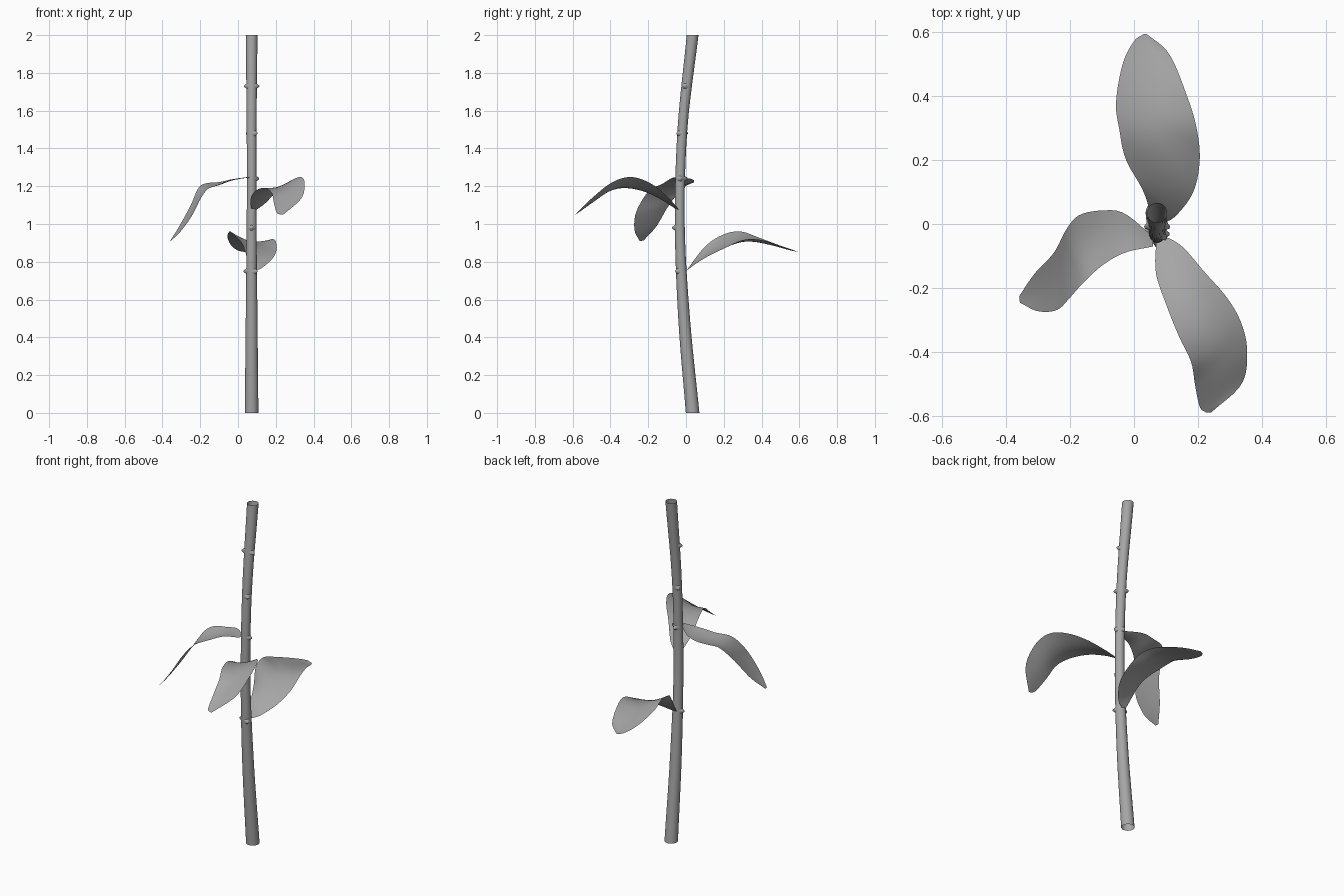
import bpy
import bmesh
import math
from mathutils import Vector

if "Cube" in bpy.data.objects:
    bpy.data.objects.remove(bpy.data.objects["Cube"], do_unlink=True)

grey = bpy.data.materials.new("plain grey")
grey.use_nodes = True
GREY = (0.38, 0.38, 0.38, 1)
grey.diffuse_color = GREY
grey.node_tree.nodes["Principled BSDF"].inputs["Base Color"].default_value = GREY


def finish(bm, name, angle=60):
    mesh = bpy.data.meshes.new(name)
    bm.to_mesh(mesh)
    bm.free()
    mesh.materials.append(grey)
    obj = bpy.data.objects.new(name, mesh)
    bpy.context.collection.objects.link(obj)
    bpy.ops.object.select_all(action="DESELECT")
    obj.select_set(True)
    bpy.context.view_layer.objects.active = obj
    bpy.ops.object.shade_smooth_by_angle(angle=math.radians(angle))
    return obj


def spline(points, t):
    """Smooth curve through the points, with t from 0 to 1."""
    points = [Vector(p) for p in points]
    last = len(points) - 1
    i = min(int(t * last), last - 1)
    u = t * last - i
    b, c = points[i], points[i + 1]
    a = points[i - 1] if i > 0 else b * 2 - c
    d = points[i + 2] if i + 2 <= last else c * 2 - b
    return (b * 2 + (c - a) * u + (a * 2 - b * 5 + c * 4 - d) * u ** 2
            + (b * 3 - a - c * 3 + d) * u ** 3) / 2


def skin(bm, rows, closed=False):
    """Join neighbouring rows of vertices with quads."""
    for low, high in zip(rows, rows[1:]):
        n = len(low)
        for j in range(n if closed else n - 1):
            k = (j + 1) % n
            bm.faces.new((low[j], low[k], high[k], high[j]))


# Stem: an open tube that bows toward the front
STEM_X = 0.072
STEM = [(0.035, 0.0, 0.036), (-0.01, 0.5, 0.031), (-0.033, 1.0, 0.026),
        (-0.019, 1.5, 0.026), (0.035, 2.0, 0.031)]
SIDES, RINGS = 20, 24
bm = bmesh.new()
rings = []
for r in range(RINGS + 1):
    y, z, radius = spline(STEM, r / RINGS)
    ring = []
    for s in range(SIDES):
        a = math.tau * s / SIDES
        ring.append(bm.verts.new((STEM_X + radius * math.cos(a),
                                  y + radius * math.sin(a), z)))
    rings.append(ring)
skin(bm, rings, closed=True)
finish(bm, "stem")

# Buds: small pointed bumps, as height and compass angle
BUDS = [(1.73, -20), (1.73, 200), (1.48, -45), (1.48, 135), (1.24, 0),
        (1.24, 90), (0.98, -90), (0.75, 180), (0.75, -45)]
for number, (height, degrees) in enumerate(BUDS, 1):
    y, z, radius = spline(STEM, height / 2)
    out = Vector((math.cos(math.radians(degrees)), math.sin(math.radians(degrees)), 0))
    bm = bmesh.new()
    bmesh.ops.create_cone(bm, segments=10, radius1=0.021, radius2=0.004,
                          depth=0.024, cap_ends=True)
    bmesh.ops.rotate(bm, verts=bm.verts, matrix=out.to_track_quat("Z", "Y").to_matrix())
    bmesh.ops.translate(bm, verts=bm.verts,
                        vec=Vector((STEM_X, y, z)) + out * (radius + 0.002))
    finish(bm, f"bud_{number}")


def leaf(name, edge_a, edge_b, sag, length_cuts=32, width_cuts=10):
    """Thin blade between two edge curves, dished along the midrib."""
    bm = bmesh.new()
    rows = []
    for i in range(length_cuts + 1):
        t = i / length_cuts
        a, b = spline(edge_a, t), spline(edge_b, t)
        dish = sag * math.sin(math.pi * t)
        row = []
        for j in range(width_cuts + 1):
            s = j / width_cuts
            p = a.lerp(b, s)
            p.z -= dish * math.sin(math.pi * s)
            row.append(bm.verts.new(p))
        rows.append(row)
    skin(bm, rows)
    bmesh.ops.recalc_face_normals(bm, faces=bm.faces)
    if sum(f.normal.z for f in bm.faces) < 0:
        bmesh.ops.reverse_faces(bm, faces=bm.faces)
    return finish(bm, name, 180)


# Leaves: three blades at different heights
leaf("back_leaf",
     [(0.06, 0.0, 0.75), (0.03, 0.1, 0.88), (-0.025, 0.2, 0.945), (-0.045, 0.29, 0.96),
      (-0.056, 0.38, 0.93), (-0.035, 0.5, 0.885), (0.0, 0.57, 0.86), (0.03, 0.592, 0.853)],
     [(0.085, 0.0, 0.75), (0.13, 0.025, 0.77), (0.185, 0.1, 0.82), (0.205, 0.2, 0.87),
      (0.195, 0.3, 0.915), (0.165, 0.4, 0.915), (0.11, 0.53, 0.875), (0.04, 0.592, 0.853)],
     0.015)
leaf("front_leaf",
     [(0.07, -0.04, 1.07), (0.068, -0.15, 1.14), (0.10, -0.25, 1.18), (0.14, -0.35, 1.19),
      (0.178, -0.43, 1.165), (0.19, -0.5, 1.11), (0.205, -0.57, 1.06), (0.225, -0.588, 1.05)],
     [(0.09, -0.035, 1.07), (0.15, -0.07, 1.115), (0.22, -0.15, 1.19), (0.29, -0.23, 1.235),
      (0.335, -0.31, 1.248), (0.353, -0.4, 1.215), (0.335, -0.5, 1.135), (0.24, -0.588, 1.05)],
     0.015)
leaf("side_leaf",
     [(0.06, -0.04, 1.25), (-0.03, 0.033, 1.237), (-0.1, 0.042, 1.222), (-0.17, 0.028, 1.215),
      (-0.21, -0.015, 1.19), (-0.25, -0.09, 1.1), (-0.31, -0.155, 0.99), (-0.358, -0.225, 0.912)],
     [(0.06, -0.07, 1.245), (-0.03, -0.09, 1.235), (-0.1, -0.13, 1.21), (-0.16, -0.185, 1.185),
      (-0.2, -0.23, 1.13), (-0.24, -0.268, 1.05), (-0.3, -0.272, 0.965), (-0.356, -0.245, 0.91)],
     0.012)
